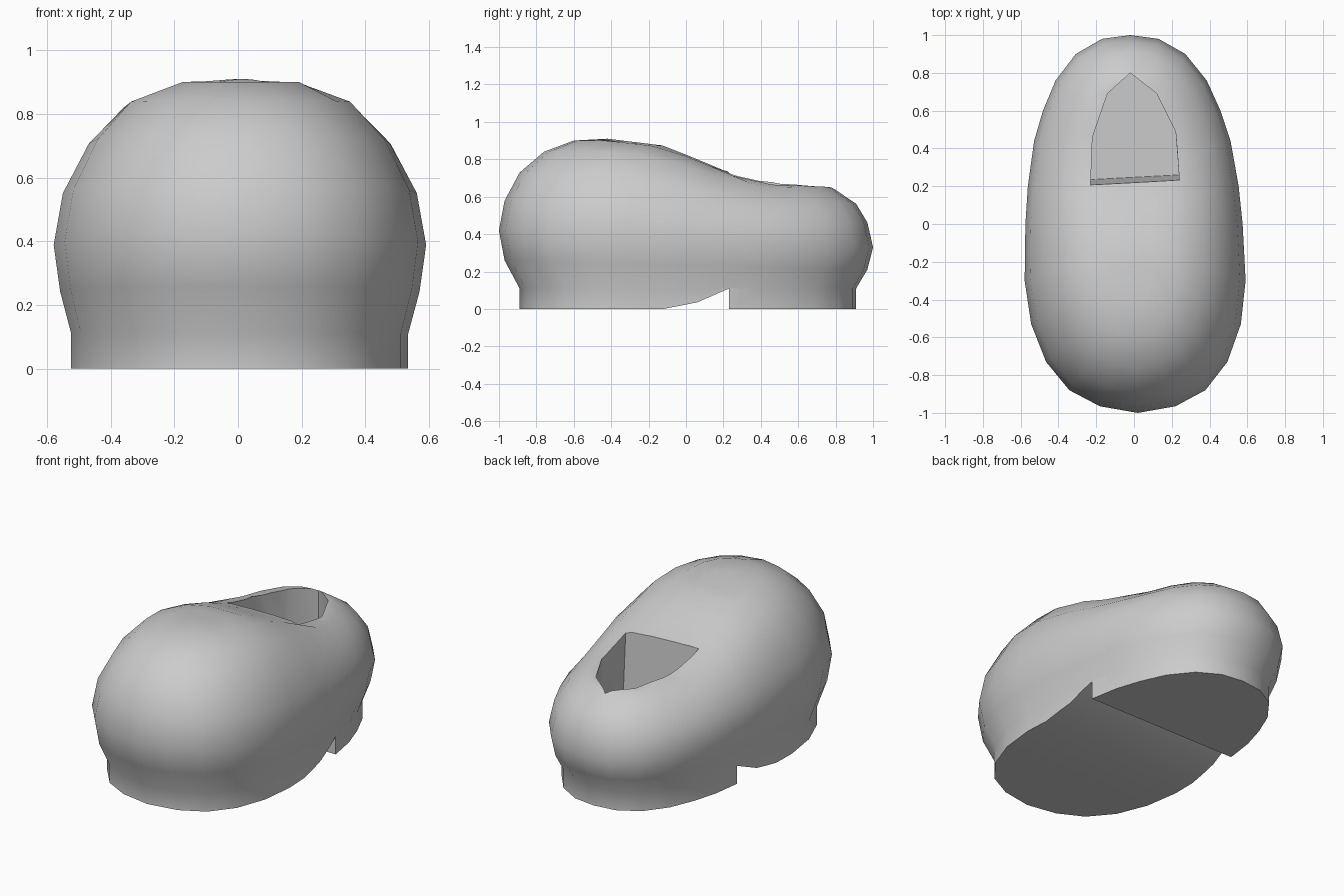
import bpy
import bmesh
import math

cube = bpy.data.objects.get("Cube")
if cube:
    bpy.data.objects.remove(cube)

grey = bpy.data.materials.new("plain_grey")
grey.use_nodes = True
colour = (0.6, 0.6, 0.6, 1)
grey.diffuse_color = colour
grey.node_tree.nodes["Principled BSDF"].inputs["Base Color"].default_value = colour


def make_object(name, bm):
    bmesh.ops.recalc_face_normals(bm, faces=bm.faces)
    mesh = bpy.data.meshes.new(name)
    bm.to_mesh(mesh)
    bm.free()
    mesh.materials.append(grey)
    obj = bpy.data.objects.new(name, mesh)
    bpy.context.collection.objects.link(obj)
    return obj


def make_prism(name, lower, upper):
    bm = bmesh.new()
    a = [bm.verts.new(p) for p in lower]
    b = [bm.verts.new(p) for p in upper]
    n = len(a)
    bm.faces.new(a)
    bm.faces.new(b)
    for i in range(n):
        j = (i + 1) % n
        bm.faces.new((a[i], a[j], b[j], b[i]))
    return make_object(name, bm)


def cut(target, cutter):
    mod = target.modifiers.new("cut", "BOOLEAN")
    mod.operation = "DIFFERENCE"
    mod.solver = "EXACT"
    mod.object = cutter
    bpy.context.view_layer.objects.active = target
    bpy.ops.object.modifier_apply(modifier=mod.name)
    bpy.data.objects.remove(cutter)


# Half outline at the widest level, toe to heel
HALF = [(0, -1), (.2, -.965), (.36, -.88), (.48, -.73), (.555, -.53), (.585, -.3),
        (.575, 0), (.558, .2), (.52, .44), (.47, .6), (.4, .76), (.29, .9), (.15, .98), (0, 1)]
OUTLINE = HALF + [(-x, y) for x, y in HALF[-2:0:-1]]

# Levels: width scale, toe scale, heel scale, toe height, heel height, instep weight
LEVELS = [(.905, .89, .91, 0, 0, 0), (.905, .89, .91, .11, .11, 0),
          (.965, .97, .97, .26, .21, 0), (1, 1, 1, .42, .33, 0),
          (.95, .97, .97, .58, .46, .4), (.81, .89, .91, .73, .56, .8),
          (.62, .76, .78, .84, .65, 1), (.38, .6, .58, .9, .675, 1),
          (.17, .42, .45, .91, .68, 1)]
INSTEP = [(-.42, 0), (-.12, .16), (.05, .46), (.22, .77), (.48, 1)]


def instep(y):
    if y <= INSTEP[0][0]:
        return 0
    for (y0, w0), (y1, w1) in zip(INSTEP, INSTEP[1:]):
        if y < y1:
            return w0 + (w1 - w0) * (y - y0) / (y1 - y0)
    return 1


# Shoe body with its sole band
bm = bmesh.new()
rings = []
for sx, toe, heel, z_toe, z_heel, weight in LEVELS:
    ring = []
    for x, y in OUTLINE:
        py = y * (toe if y < 0 else heel)
        w = weight * instep(py) + (1 - weight) * (py + 1) / 2
        ring.append(bm.verts.new((x * sx - .02 * py, py, z_toe + (z_heel - z_toe) * w)))
    rings.append(ring)
n = len(OUTLINE)
for low, high in zip(rings, rings[1:]):
    for i in range(n):
        j = (i + 1) % n
        bm.faces.new((low[i], low[j], high[j], high[i]))
bm.faces.new(rings[0])
top = rings[-1]
for i in range(n // 2):
    corners = [top[i], top[i + 1], top[-i - 1], top[-i]]
    bm.faces.new(list(dict.fromkeys(corners)))
shoe = make_object("shoe", bm)

# Foot opening, with a sloping front wall
opening = [(-.23, .2), (.24, .225), (.22, .49), (.12, .69), (-.02, .8), (-.14, .69), (-.22, .46)]
floor = [(x, y + (.035 if y < .3 else 0), .3) for x, y in opening]
rim = [(x, y - (.01 if y < .3 else 0), 1) for x, y in opening]
cut(shoe, make_prism("opening_cutter", floor, rim))

# Arch notch in front of the heel block
arch = [(-.12, -.1), (-.12, 0), (.06, .035), (.23, .109), (.23, -.1)]
cut(shoe, make_prism("arch_cutter", [(-1, y, z) for y, z in arch],
                     [(1, y, z) for y, z in arch]))

bpy.ops.object.select_all(action="DESELECT")
shoe.select_set(True)
bpy.context.view_layer.objects.active = shoe
bpy.ops.object.shade_smooth_by_angle(angle=math.radians(35))
